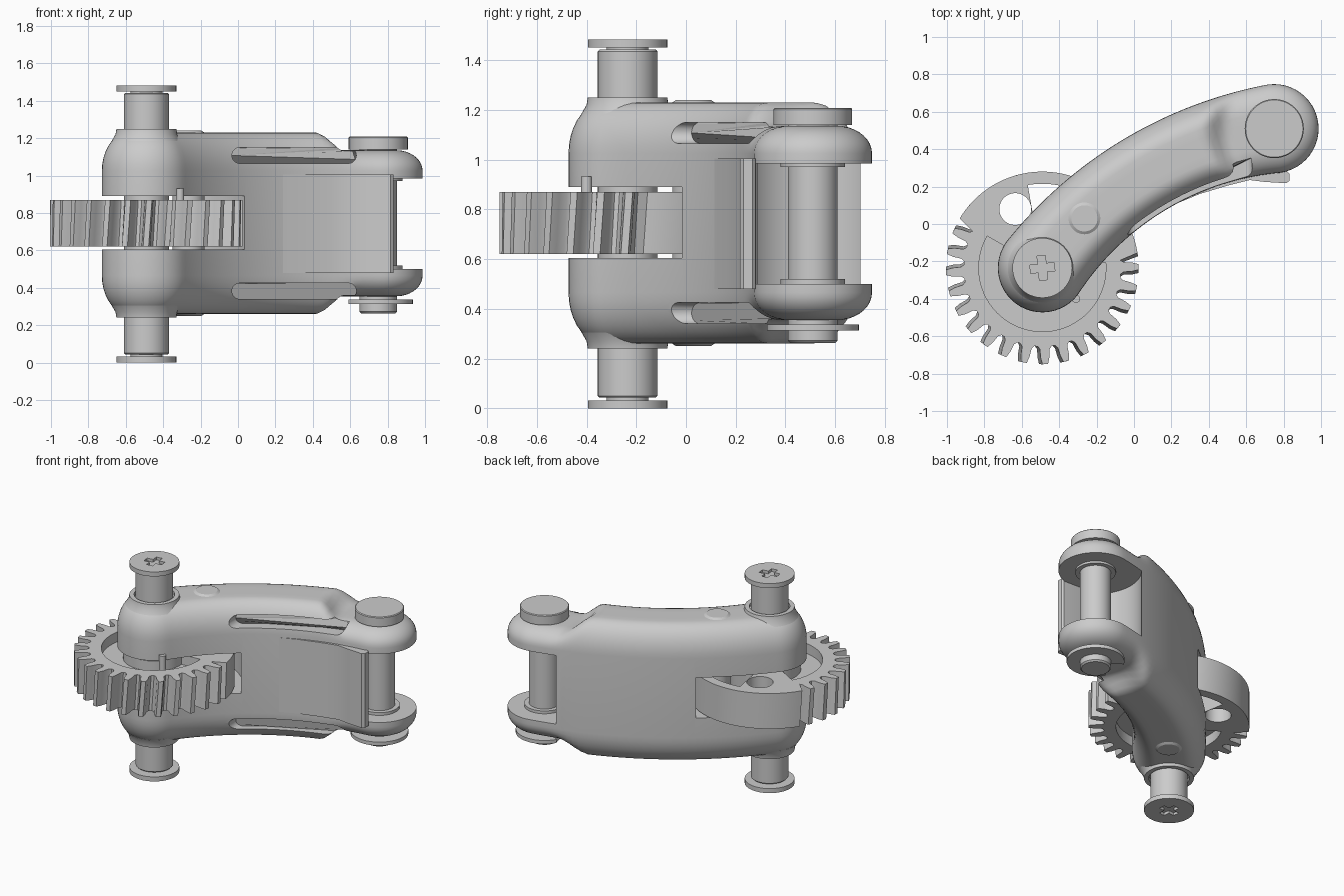
import bpy, bmesh
from math import sin, cos, pi, radians, hypot, sqrt

if "Cube" in bpy.data.objects:
    bpy.data.objects.remove(bpy.data.objects["Cube"])

PIV, PIN = (-0.49, -0.235), (0.75, 0.51)      # main axle and fork pin centres
C, R, A0, A1 = (1.015, -1.336), 1.865, radians(143.8), radians(98.2)   # arm spine arc
MID = 0.745                                    # mirror height


def finish(name, bm, smooth=True):
    bmesh.ops.recalc_face_normals(bm, faces=bm.faces)
    me = bpy.data.meshes.new(name)
    bm.to_mesh(me)
    bm.free()
    ob = bpy.data.objects.new(name, me)
    bpy.context.collection.objects.link(ob)
    if smooth:
        shade(ob)
    return ob


def activate(ob):
    bpy.ops.object.select_all(action='DESELECT')
    ob.select_set(True)
    bpy.context.view_layer.objects.active = ob


def shade(ob):
    activate(ob)
    bpy.ops.object.shade_smooth_by_angle(angle=radians(32))


def loft(name, rings):
    """Closed skin through rings of equal length, capped at both ends."""
    bm = bmesh.new()
    vs = [[bm.verts.new(p) for p in ring] for ring in rings]
    n = len(rings[0])
    for a, b in zip(vs, vs[1:]):
        for i in range(n):
            bm.faces.new((a[i], a[(i + 1) % n], b[(i + 1) % n], b[i]))
    bm.faces.new(vs[0])
    bm.faces.new(vs[-1])
    return finish(name, bm)


def lathe(name, c, profile, n=48):
    return loft(name, [[(c[0] + r * cos(2 * pi * i / n), c[1] + r * sin(2 * pi * i / n), z)
                        for i in range(n)] for r, z in profile])


def disc(name, c, r, z0, z1, n=48):
    return lathe(name, c, [(r, z0), (r, z1)], n)


def prism(name, pts, z0, z1):
    return loft(name, [[(x, y, z) for x, y in pts] for z in (z0, z1)])


def polar(c, r, deg):
    return (c[0] + r * cos(radians(deg)), c[1] + r * sin(radians(deg)))


def sector(c, r0, r1, d0, d1, n=40):
    ds = [d0 + (d1 - d0) * i / n for i in range(n + 1)]
    return [polar(c, r1, d) for d in ds] + [polar(c, r0, d) for d in reversed(ds)]


def cut(ob, *cutters):
    for k in cutters:
        k.hide_render = True
        m = ob.modifiers.new("cut", 'BOOLEAN')
        m.operation, m.solver, m.object = 'DIFFERENCE', 'EXACT', k
        activate(ob)
        bpy.ops.object.modifier_apply(modifier=m.name)
        bpy.data.objects.remove(k)
    shade(ob)


# Curved arm: inset outlines of the spine, stacked from bottom to top
NS, NC = 44, 24
outline = []                                   # (base x, y, direction x, y, half width)
side = []
for i in range(NS + 1):
    t = i / NS
    a = A0 + (A1 - A0) * t
    side.append((C[0] + R * cos(a), C[1] + R * sin(a), cos(a), sin(a), 0.22 + 0.018 * (2 * t - 1) ** 2))
outline += [(x, y, -u, -v, w) for x, y, u, v, w in side]
for i in range(1, NC):
    a = A1 - pi + pi * i / NC
    outline.append((side[-1][0], side[-1][1], cos(a), sin(a), 0.238))
outline += side[::-1]
for i in range(1, NC):
    a = A0 + pi * i / NC
    outline.append((side[0][0], side[0][1], cos(a), sin(a), 0.238))
half = [(0.6 * (1 - cos(pi / 2 * i / 9)), 0.28 + 0.205 * sin(pi / 2 * i / 9)) for i in range(10)]
half += [(0.8, 0.485), (1.0, 0.485)]
levels = [(f, -h) for f, h in reversed(half)] + half
bm = bmesh.new()
grid = []
for f, h in levels:
    row = []
    for x, y, u, v, w in outline:
        px, py = x + u * w * (1 - f), y + v * w * (1 - f)
        s = min(1, max(0, (hypot(px - PIN[0], py - PIN[1]) - 0.25) / 0.13))
        drop = 0.54 + 0.46 * s * s * (3 - 2 * s)      # lower ears at the fork
        z = 0.28 + (abs(h) - 0.28) * drop
        row.append(bm.verts.new((px, py, MID + (z if h > 0 else -z))))
    grid.append(row)
n = len(outline)
for a, b in zip(grid, grid[1:]):
    for i in range(n):
        bm.faces.new((a[i], a[(i + 1) % n], b[(i + 1) % n], b[i]))
bmesh.ops.remove_doubles(bm, verts=bm.verts, dist=1e-5)
arm = finish("curved_arm", bm)


def groove(zc, r=0.0425, x0=0.01, x1=0.59, m=16):
    """Rounded groove cutter following the inner face of the arm."""
    xs = [x0 + (x1 - x0) * i / m for i in range(m + 1)]
    pts = [(x, zc - r) for x in xs]
    pts += [(x1 + r * sin(pi * i / 12), zc - r * cos(pi * i / 12)) for i in range(1, 12)]
    pts += [(x, zc + r) for x in reversed(xs)]
    pts += [(x0 - r * sin(pi * i / 12), zc + r * cos(pi * i / 12)) for i in range(1, 12)]
    face = [(x, C[1] + sqrt((R - 0.22) ** 2 - (x - C[0]) ** 2), z) for x, z in pts]
    return loft("groove_cutter", [[(x, y + d, z) for x, y, z in face] for d in (-0.15, 0.09)])


cut(arm, disc("fork_cutter", PIN, 0.295, 0.5, 0.985, 64),
    disc("gear_slot_cutter", PIV, 0.57, 0.605, 0.89, 64),
    groove(1.1075), groove(2 * MID - 1.1075))

# Front flap running from the arm face to the fork
prism("front_flap", [(0.18, 0.09), (0.35, 0.16), (0.5, 0.205), (0.62, 0.235), (0.7, 0.225), (0.815, 0.218),
                     (0.832, 0.232), (0.832, 0.268), (0.82, 0.28), (0.6, 0.29), (0.4, 0.25), (0.2, 0.16)], 0.48, 1.005)

# Sector gear: helical teeth on the front, plain rim at the back
rim = [(0.515, 8 + 140 * i / 50) for i in range(51)]
pitch, teeth = 216 / 17, 17
for k in range(teeth):
    c = 150 + pitch * (k + 0.5)
    rim += [(r, c + o * pitch) for r, o in
            ((0.42, -0.4), (0.435, -0.27), (0.48, -0.22), (0.515, -0.13),
             (0.515, 0.13), (0.48, 0.22), (0.435, 0.27), (0.42, 0.4))]
gear = loft("sector_gear", [[(*polar(PIV, r, d + tw), z) for r, d in rim]
                            for z, tw in ((0.62, -1), (0.87, 1))])
cut(gear, prism("recess_cutter", sector(PIV, 0.2, 0.34, 150, 365), 0.8, 0.95),
    prism("recess_cutter", sector(PIV, 0.2, 0.34, 150, 365), 0.5, 0.69),
    disc("hole_cutter", (-0.635, 0.08), 0.085, 0.5, 1),
    prism("slot_cutter", sector(PIV, 0.25, 0.45, 35, 100), 0.5, 1))
disc("gear_peg", (-0.31, -0.4), 0.022, 0.75, 0.932, 20)


# Main axle with cross-recessed caps and collars
def cross(z0, z1, a=0.065, b=0.022):
    q = [(a, -b), (a, b), (b, b)]
    pts = []
    for k in range(4):
        c, s = cos(pi / 2 * k + 0.1), sin(pi / 2 * k + 0.1)
        pts += [(PIV[0] + x * c - y * s, PIV[1] + x * s + y * c) for x, y in q]
    return prism("cross_cutter", pts, z0, z1)


axle = lathe("main_axle", PIV, [(0.16, 0), (0.16, 0.032), (0.085, 0.032), (0.085, 0.043), (0.113, 0.043),
                                (0.12, 0.05), (0.12, 1.435), (0.113, 1.442), (0.085, 1.442), (0.085, 1.45),
                                (0.16, 1.45), (0.16, 1.482)])
cut(axle, cross(-0.05, 0.02), cross(1.462, 1.55))
for name, s in (("upper", 1), ("lower", -1)):
    lathe(name + "_axle_collar", PIV, [(r, MID + s * h) for r, h in
          ((0.185, 0.44), (0.165, 0.475), (0.16, 0.505), (0.13, 0.505), (0.13, 0.44))])
    # washers inside the fork
    disc(name + "_fork_washer", PIN, 0.13, MID + s * 0.225, MID + s * 0.26)

# Stop pin through the arm
lathe("stop_pin", (-0.265, 0.03), [(0.07, 0.25), (0.085, 0.26), (0.085, 1.23), (0.07, 1.24)])

# Fork pin with head and retaining clip
lathe("fork_pin", PIN, [(0.09, 0.262), (0.1, 0.272), (0.1, 1.14), (0.158, 1.14), (0.158, 1.203), (0.153, 1.208)])
prism("retaining_clip", sector(PIN, 0.095, 0.185, -150, 150), 0.312, 0.337)
